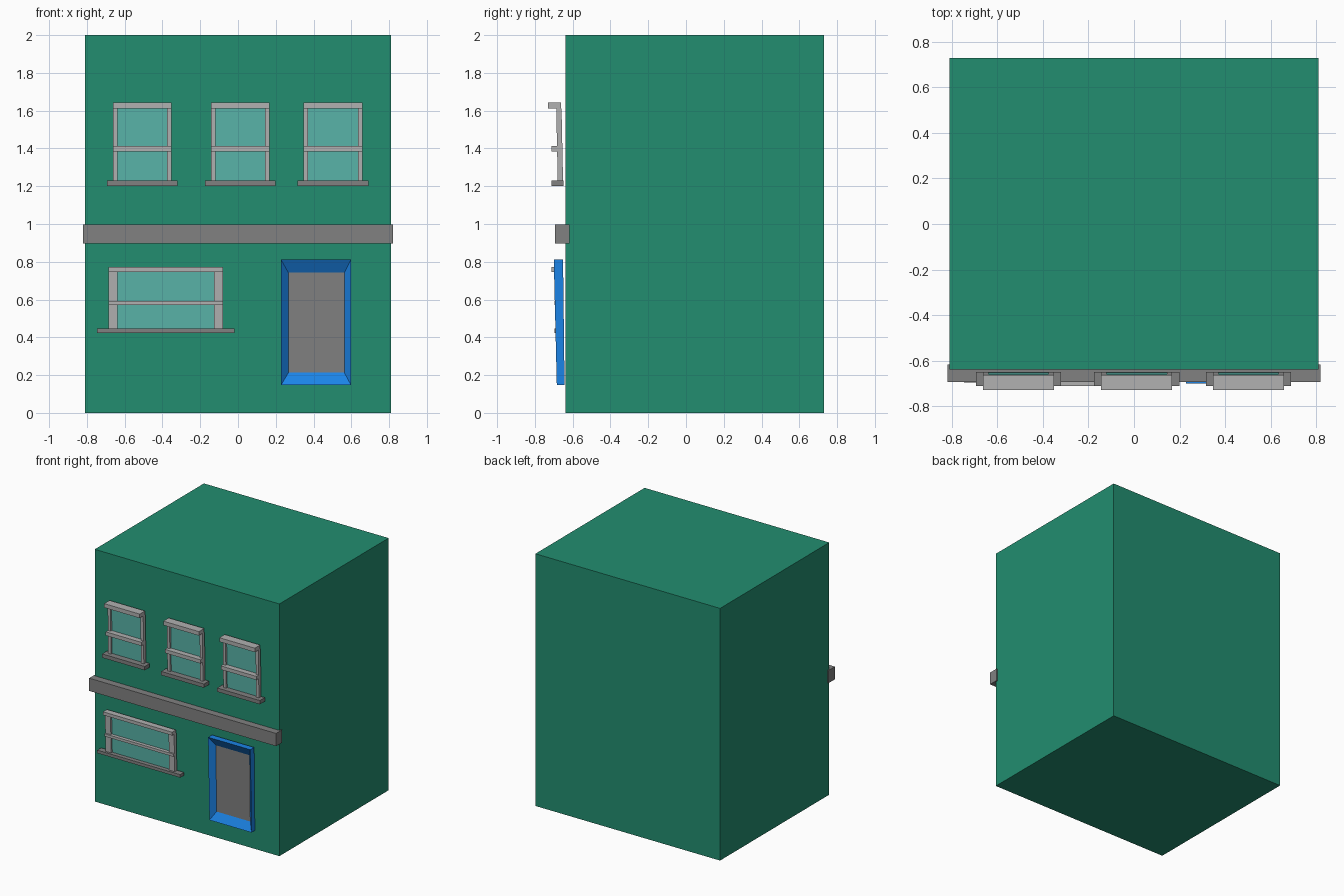
import bpy

if "Cube" in bpy.data.objects:
    bpy.data.objects.remove(bpy.data.objects["Cube"])


def material(name, r, g, b):
    m = bpy.data.materials.new(name)
    m.diffuse_color = (r, g, b, 1)
    m.use_nodes = True
    m.node_tree.nodes["Principled BSDF"].inputs["Base Color"].default_value = m.diffuse_color
    return m


GREEN = material("green_wall", 0.016, 0.27, 0.16)
GLASS = material("pale_glass", 0.10, 0.46, 0.40)
BLUE = material("blue_paint", 0.011, 0.23, 0.80)
STONE = material("dark_stone", 0.22, 0.22, 0.22)
TRIM = material("light_trim", 0.44, 0.44, 0.44)


def mesh_object(name, verts, faces, mat):
    me = bpy.data.meshes.new(name)
    me.from_pydata(verts, [], faces)
    me.materials.append(mat)
    ob = bpy.data.objects.new(name, me)
    bpy.context.collection.objects.link(ob)
    return ob


def box(name, x, y, z, mat, lean=0.0):
    """Box from ranges; its top leans forward by 'lean'."""
    verts = [(px, py - lean * k, z[k]) for k in (0, 1)
             for px, py in ((x[0], y[0]), (x[1], y[0]), (x[1], y[1]), (x[0], y[1]))]
    faces = [(3, 2, 1, 0), (4, 5, 6, 7)]
    faces += [(i, (i + 1) % 4, (i + 1) % 4 + 4, i + 4) for i in range(4)]
    return mesh_object(name, verts, faces, mat)


def window(name, cx, half, post, sill_half, sill, mid, lintel, fronts):
    """Sill, two posts, middle rail, lintel and pane; fronts = lintel, rail, sill."""
    x = (cx - half, cx + half)
    z = (sill[1], lintel[0])
    box(name + "_sill", (cx - sill_half, cx + sill_half), (fronts[2], -0.649), sill, STONE)
    box(name + "_lintel", x, (fronts[0], -0.663), lintel, TRIM)
    box(name + "_middle_rail", x, (fronts[1], -0.66), mid, TRIM)
    for side, px in (("left", x[0]), ("right", x[1] - post)):
        box(f"{name}_{side}_post", (px, px + post), (-0.679, -0.651), z, TRIM, 0.008)
    box(name + "_pane", (x[0] + post, x[1] - post), (-0.664, -0.653), z, GLASS, 0.008)


# Building block and the ledge between floors
box("building_body", (-0.81, 0.81), (-0.638, 0.73), (0, 2), GREEN)
box("floor_ledge", (-0.82, 0.82), (-0.694, -0.617), (0.896, 0.997), STONE)

# Three upper windows and the wide lower window
for i, cx in enumerate((-0.507, 0.012, 0.503)):
    window(f"upper_window_{i + 1}", cx, 0.156, 0.024, 0.187,
           (1.2, 1.23), (1.384, 1.413), (1.612, 1.644), (-0.73, -0.711, -0.712))
window("lower_window", -0.383, 0.303, 0.048, 0.364,
       (0.423, 0.447), (0.572, 0.593), (0.747, 0.773), (-0.712, -0.695, -0.697))

# Door frame: leaning outer sides with a splayed reveal, open rings joined by quads
def rect(x0, x1, z0, z1, y0, y1):
    return [(x0, y0, z0), (x1, y0, z0), (x1, y1, z1), (x0, y1, z1)]


rings = [rect(0.228, 0.598, 0.148, 0.811, -0.643, -0.651),
         rect(0.228, 0.598, 0.148, 0.811, -0.684, -0.70),
         rect(0.267, 0.563, 0.213, 0.742, -0.650, -0.658)]
faces = [(3, 2, 1, 0)[::1]]
for r in (0, 4):
    faces += [(r + i, r + (i + 1) % 4, r + 4 + (i + 1) % 4, r + 4 + i) for i in range(4)]
frame_verts = [v for ring in rings for v in ring]
mesh_object("door_frame", frame_verts, faces, BLUE)

# Door panel closing the reveal
mesh_object("door_panel", rings[2], [(0, 1, 2, 3)], STONE)
